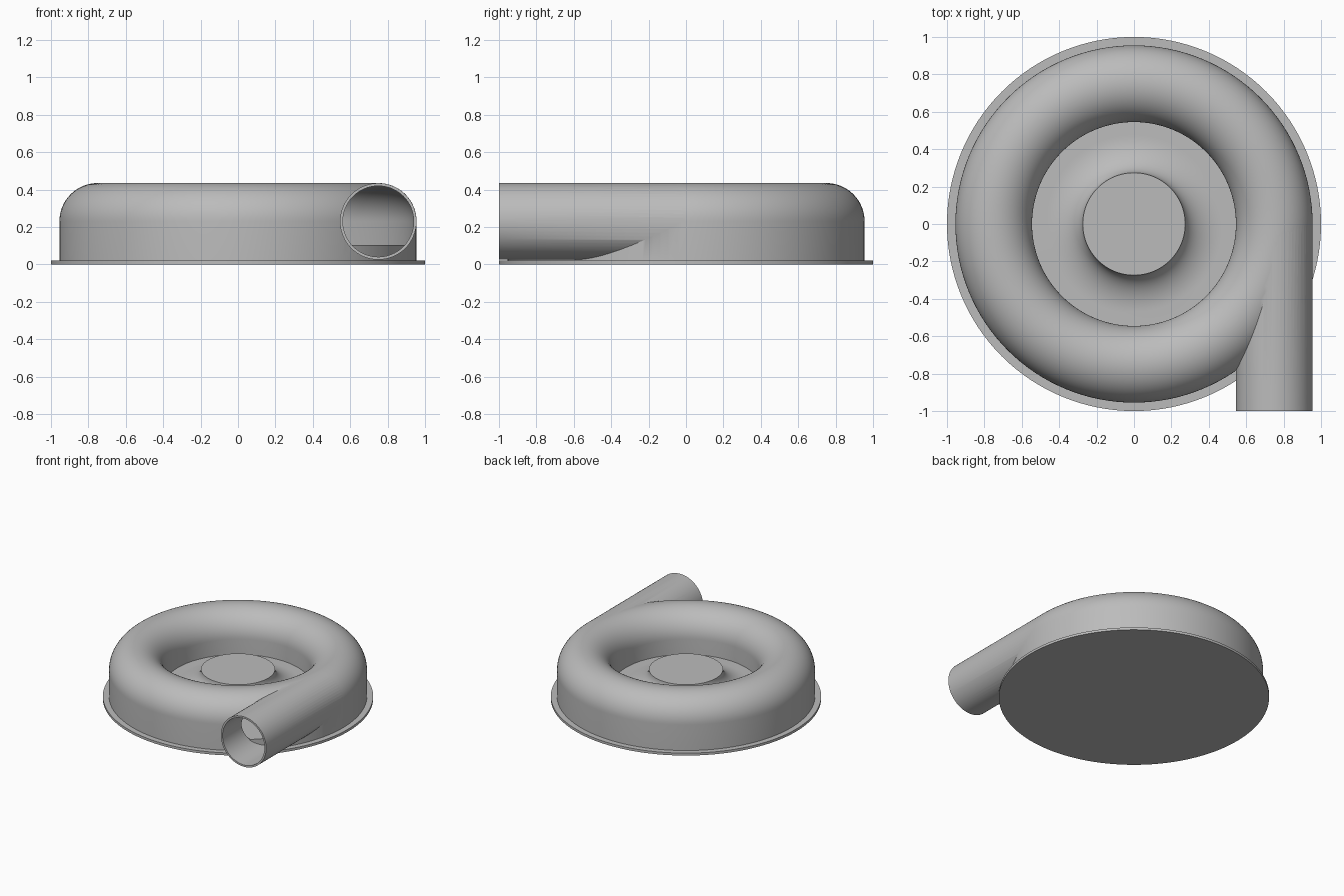
import bpy, bmesh, math

cube = bpy.data.objects.get("Cube")
if cube:
    bpy.data.objects.remove(cube, do_unlink=True)

SEG = 128                      # steps around the axis
MID, TUBE, AXIS_Z = 0.75, 0.205, 0.23
WALL = 0.015
FLOOR = 0.105

grey = bpy.data.materials.new("cast grey")
grey.use_nodes = True
grey.diffuse_color = (0.5, 0.5, 0.5, 1)
grey.node_tree.nodes["Principled BSDF"].inputs["Base Color"].default_value = (0.5, 0.5, 0.5, 1)


def make_object(name, bm):
    bmesh.ops.recalc_face_normals(bm, faces=bm.faces)
    mesh = bpy.data.meshes.new(name)
    bm.to_mesh(mesh)
    bm.free()
    mesh.materials.append(grey)
    obj = bpy.data.objects.new(name, mesh)
    bpy.context.collection.objects.link(obj)
    return obj


def revolve(name, profile):
    """Spin a closed (radius, height) profile around z."""
    bm = bmesh.new()
    verts = [bm.verts.new((r, 0, z)) for r, z in profile]
    edges = [bm.edges.new((a, b)) for a, b in zip(verts, verts[1:] + verts[:1])]
    bmesh.ops.spin(bm, geom=verts + edges, cent=(0, 0, 0), axis=(0, 0, 1),
                   angle=math.tau, steps=SEG, use_merge=True)
    bmesh.ops.remove_doubles(bm, verts=bm.verts, dist=1e-5)
    return make_object(name, bm)


def pipe(name, radius, y0, y1):
    """Solid round bar along y at the outlet position."""
    bm = bmesh.new()
    bmesh.ops.create_cone(bm, cap_ends=True, segments=64, radius1=radius,
                          radius2=radius, depth=y1 - y0)
    for v in bm.verts:
        x, y, z = v.co
        v.co = (MID + x, z + (y0 + y1) / 2, AXIS_Z + y)
    return make_object(name, bm)


def tunnel(radius, bottom):
    """Arched section: half circle on top of straight walls."""
    arc = [(MID - radius * math.cos(math.pi * i / 32),
            AXIS_Z + radius * math.sin(math.pi * i / 32)) for i in range(33)]
    return [(MID - radius, bottom)] + arc + [(MID + radius, bottom)]


def boolean(target, tool, operation):
    mod = target.modifiers.new(tool.name, "BOOLEAN")
    mod.operation, mod.object, mod.solver = operation, tool, "EXACT"
    bpy.context.view_layer.objects.active = target
    bpy.ops.object.modifier_apply(modifier=mod.name)
    bpy.data.objects.remove(tool, do_unlink=True)


# Ring-shaped housing with tangential outlet, hollowed out
housing = revolve("volute_housing", tunnel(TUBE, 0.015))
boolean(housing, pipe("outlet_pipe", TUBE - 0.0005, -1, 0), "UNION")
boolean(housing, revolve("ring_cavity", tunnel(TUBE - WALL, -0.05)), "DIFFERENCE")
boolean(housing, pipe("outlet_bore", TUBE - WALL - 0.0005, -1.1, 0), "DIFFERENCE")

# Round mounting plate
base = revolve("base_plate", [(0, 0), (1, 0), (1, 0.02), (0, 0.02)])

# Inner floor flaring up into the central hub
HUB_R, HUB_Z, FLARE = 0.274, 0.24, 0.2
flare = [(HUB_R + FLARE * (1 - math.cos(a)), HUB_Z - (HUB_Z - FLOOR) * math.sin(a))
         for a in (math.pi / 2 * i / 16 for i in range(17))]
hub = revolve("hub_floor", [(0, HUB_Z)] + flare
              + [(0.947, FLOOR), (0.947, 0.01), (0, 0.01)])

# Smooth curves, crisp rims
for obj in (housing, base, hub):
    bpy.ops.object.select_all(action="DESELECT")
    obj.select_set(True)
    bpy.context.view_layer.objects.active = obj
    bpy.ops.object.shade_smooth_by_angle(angle=math.radians(30))
